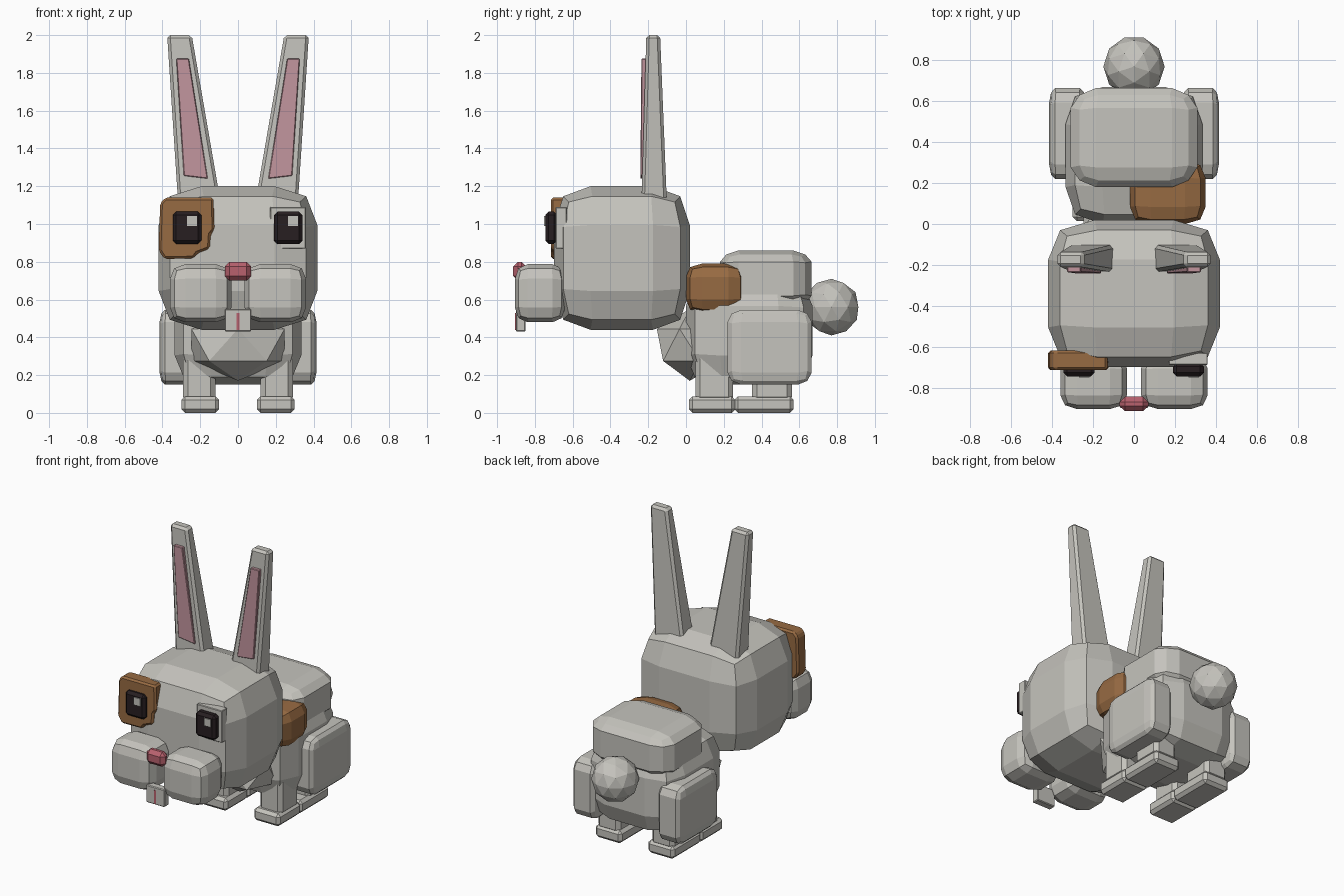
import bpy, bmesh
from math import pi
from mathutils import Matrix, Vector

if "Cube" in bpy.data.objects:
    bpy.data.objects.remove(bpy.data.objects["Cube"], do_unlink=True)


def material(name, rgb):
    m = bpy.data.materials.new(name)
    m.use_nodes = True
    m.diffuse_color = (*rgb, 1)
    m.node_tree.nodes["Principled BSDF"].inputs["Base Color"].default_value = (*rgb, 1)
    return m


fur = material("grey fur", (.56, .55, .51))
brown = material("brown patch", (.31, .145, .055))
black = material("eye black", (.02, .013, .015))
ear_pink = material("ear pink", (.54, .30, .34))
nose_pink = material("nose pink", (.48, .12, .155))


def finish(name, bm, mat):
    bmesh.ops.recalc_face_normals(bm, faces=bm.faces)
    mesh = bpy.data.meshes.new(name)
    bm.to_mesh(mesh)
    bm.free()
    mesh.materials.append(mat)
    ob = bpy.data.objects.new(name, mesh)
    bpy.context.collection.objects.link(ob)
    return ob


def bevel(bm, width):
    if width:
        bmesh.ops.bevel(bm, geom=bm.edges[:], offset=width, segments=1,
                        affect='EDGES', clamp_overlap=True)


def box(name, lo, hi, mat=fur, width=.02):
    """Chamfered box between two corners."""
    lo, hi = Vector(lo), Vector(hi)
    bm = bmesh.new()
    bmesh.ops.create_cube(bm, size=1)
    bmesh.ops.transform(bm, verts=bm.verts,
                        matrix=Matrix.Translation((lo + hi) / 2) @ Matrix.Diagonal((*(hi - lo), 1)))
    bevel(bm, width)
    return finish(name, bm, mat)


def pillow(name, lo, hi, mat=fur, flat=.46, edge=.86, corner=.78):
    """Three by three faced cube with pulled-in edges and corners."""
    mid, half = (Vector(lo) + Vector(hi)) / 2, (Vector(hi) - Vector(lo)) / 2
    bm = bmesh.new()
    bmesh.ops.create_cube(bm, size=2)
    bmesh.ops.subdivide_edges(bm, edges=bm.edges[:], cuts=2, use_grid_fill=True)
    for v in bm.verts:
        outer = [abs(c) > .9 for c in v.co]
        reach = (1, 1, edge, corner)[sum(outer)]
        inner = flat * (1, 1, .94, 1)[sum(outer)]
        v.co = [m + h * (1 if c > 0 else -1) * (reach if o else inner)
                for m, h, c, o in zip(mid, half, v.co, outer)]
    return finish(name, bm, mat)


def prism(name, outline, front, back, mat=fur, width=0):
    """Front outline (x, z) given depth; front and back are y at the bottom and top."""
    low, high = min(p[1] for p in outline), max(p[1] for p in outline)
    bm = bmesh.new()
    rings = []
    for a, b in (front, back):
        rings.append([bm.verts.new((x, a + (b - a) * (z - low) / (high - low), z))
                      for x, z in outline])
    bm.faces.new(rings[0])
    bm.faces.new(rings[1][::-1])
    n = len(outline)
    for i in range(n):
        j = (i + 1) % n
        bm.faces.new((rings[0][i], rings[1][i], rings[1][j], rings[0][j]))
    bmesh.ops.recalc_face_normals(bm, faces=bm.faces)
    bevel(bm, width)
    return finish(name, bm, mat)


def ball(name, centre, radii, detail):
    bm = bmesh.new()
    bmesh.ops.create_icosphere(bm, subdivisions=detail, radius=1)
    bmesh.ops.transform(bm, verts=bm.verts, matrix=Matrix.Translation(centre)
                        @ Matrix.Diagonal((*radii, 1)) @ Matrix.Rotation(-pi / 2, 4, 'Z'))
    return finish(name, bm, fur)


def mirrored(ob, name):
    """Copy to the model's right side."""
    bm = bmesh.new()
    bm.from_mesh(ob.data)
    for v in bm.verts:
        v.co.x *= -1
    return finish(name, bm, ob.data.materials[0])


# Body
pillow("body", (-.335, .0, .15), (.335, .67, .72))
pillow("rump", (-.31, .18, .56), (.31, .665, .86), flat=.6)
pillow("back_patch", (-.02, .0, .53), (.35, .31, .79), brown)
ball("chest_tuft", (0, .02, .36), (.29, .195, .19), 1)
ball("tail", (0, .77, .56), (.15, .15, .15), 2)

# Head and muzzle
pillow("head", (-.42, -.7, .44), (.42, .02, 1.2))
box("nose", (-.07, -.915, .7), (.07, -.845, .8), nose_pink, .025)
box("teeth", (-.07, -.9, .43), (.07, -.85, .55), fur, .005)
box("tooth_gap", (-.007, -.904, .44), (.007, -.896, .53), nose_pink, 0)

# Paired parts
pairs = [
    pillow("left_cheek", (.035, -.905, .48), (.36, -.64, .787), flat=.5),
    pillow("left_thigh", (.235, .22, .15), (.415, .665, .545), flat=.68, edge=.9, corner=.85),
    box("left_front_leg", (.12, .05, .06), (.29, .25, .42), width=.025),
    box("left_rear_leg", (.12, .35, .06), (.29, .56, .36), width=.025),
    box("left_front_foot", (.1, .015, 0), (.3, .262, .088)),
    box("left_rear_foot", (.1, .255, 0), (.3, .57, .088)),
    prism("left_ear", [(.086, 1.08), (.315, 1.08), (.375, 2), (.245, 2)],
          (-.237, -.21), (-.1, -.137), width=.016),
    prism("left_inner_ear", [(.16, 1.24), (.287, 1.255), (.327, 1.875), (.26, 1.875)],
          (-.242, -.236), (-.215, -.2), ear_pink, .004),
]
for part in pairs:
    mirrored(part, part.name.replace("left", "right"))

# Eyes with the glint on the same side of both
for side, x in (("right", -.345), ("left", .19)):
    box(side + "_eye", (x, -.745, .895), (x + .152, -.68, 1.065), black, .018)
    box(side + "_eye_glint", (x + .076, -.752, .99), (x + .127, -.742, 1.042), fur, 0)
box("left_eye_plate", (.17, -.69, .87), (.36, -.63, 1.09), fur, .004)
prism("right_eye_patch",
      [(-.412, 1.11), (-.385, 1.14), (-.13, 1.14), (-.125, .97), (-.145, .945),
       (-.15, .87), (-.215, .845), (-.235, .818), (-.39, .815), (-.42, .86)],
      (-.715, -.715), (-.62, -.62), brown, .012)
